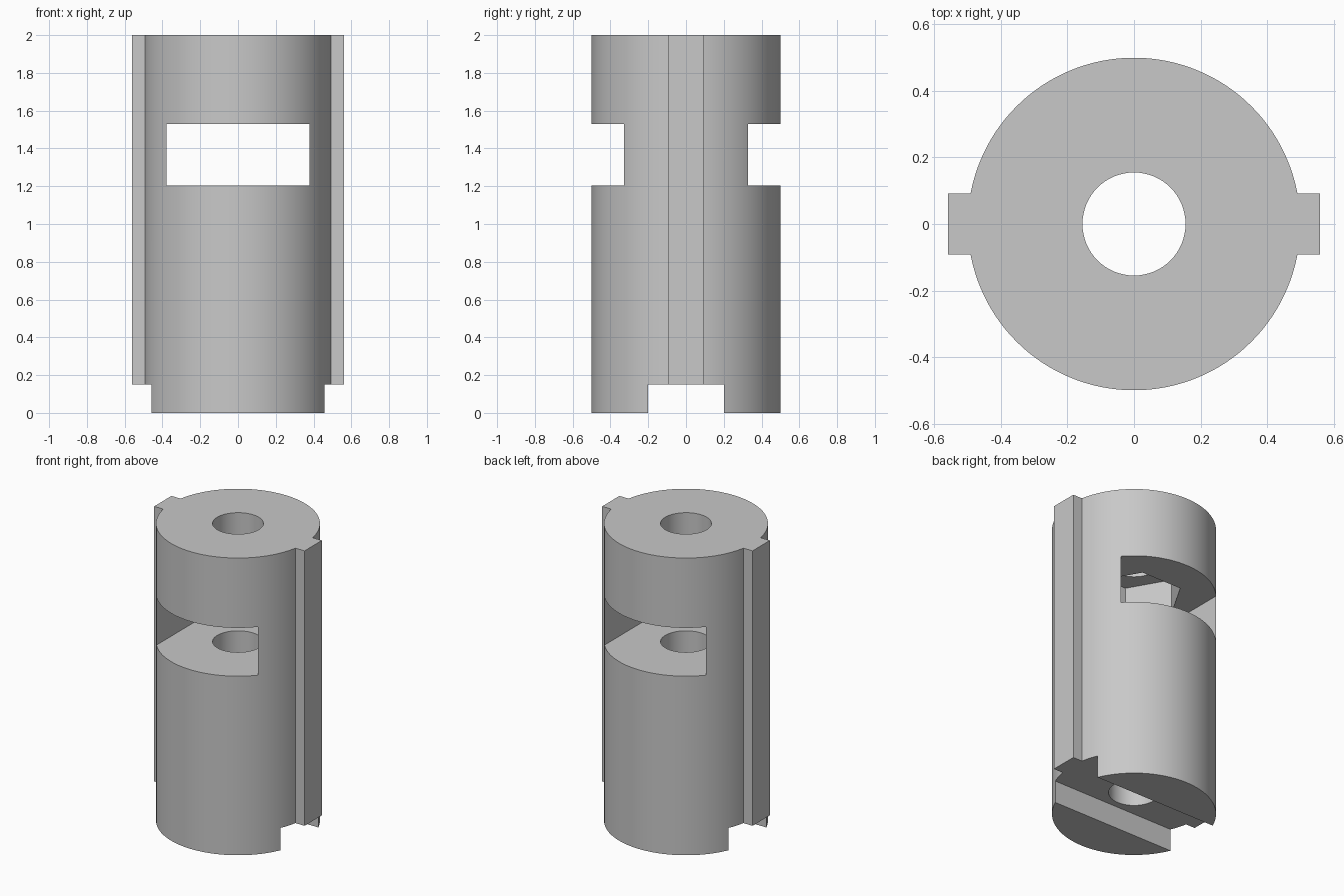
import bpy
import math

cube = bpy.data.objects.get("Cube")
if cube:
    bpy.data.objects.remove(cube, do_unlink=True)

grey = bpy.data.materials.new("plain_grey")
grey.use_nodes = True
colour = (0.58, 0.58, 0.58, 1)
grey.diffuse_color = colour
grey.node_tree.nodes["Principled BSDF"].inputs["Base Color"].default_value = colour


def cylinder(name, radius, z0, z1, sides=128, turn=0):
    bpy.ops.mesh.primitive_cylinder_add(vertices=sides, radius=radius, depth=z1 - z0,
                                        location=(0, 0, (z0 + z1) / 2),
                                        rotation=(0, 0, turn))
    ob = bpy.context.object
    ob.name = name
    return ob


def box(name, half_x, half_y, z0, z1):
    bpy.ops.mesh.primitive_cube_add(size=2, location=(0, 0, (z0 + z1) / 2))
    ob = bpy.context.object
    ob.name = name
    ob.scale = (half_x, half_y, (z1 - z0) / 2)
    bpy.ops.object.transform_apply(location=False, rotation=False, scale=True)
    return ob


def combine(target, tool, operation):
    tool.hide_render = True
    mod = target.modifiers.new(tool.name, 'BOOLEAN')
    mod.operation = operation
    mod.solver = 'EXACT'
    mod.object = tool
    bpy.context.view_layer.objects.active = target
    bpy.ops.object.modifier_apply(modifier=mod.name)
    bpy.data.objects.remove(tool, do_unlink=True)


# Round body with a pair of opposite side keys
body = cylinder("keyed_sleeve", 0.5, 0, 2)
combine(body, box("side_keys", 0.56, 0.092, 0.15, 2), 'UNION')

# Bottom groove, cross window, hexagonal pocket above it, and central bore
bottom, top = 1.205, 1.53
combine(body, box("bottom_groove", 1, 0.2, -0.2, 0.15), 'DIFFERENCE')
combine(body, box("cross_window", 0.378, 1, bottom, top), 'DIFFERENCE')
combine(body, cylinder("hex_pocket", 0.3, top - 0.1, 1.76, 6, math.radians(30)), 'DIFFERENCE')
combine(body, cylinder("bore", 0.155, -0.1, 2.1, 64), 'DIFFERENCE')

# Put a hexagon corner on the x axis is handled by the pocket's turn
body.data.materials.clear()
body.data.materials.append(grey)
for poly in body.data.polygons:
    poly.material_index = 0

bpy.ops.object.select_all(action='DESELECT')
body.select_set(True)
bpy.context.view_layer.objects.active = body
bpy.ops.object.shade_smooth_by_angle(angle=math.radians(30))
